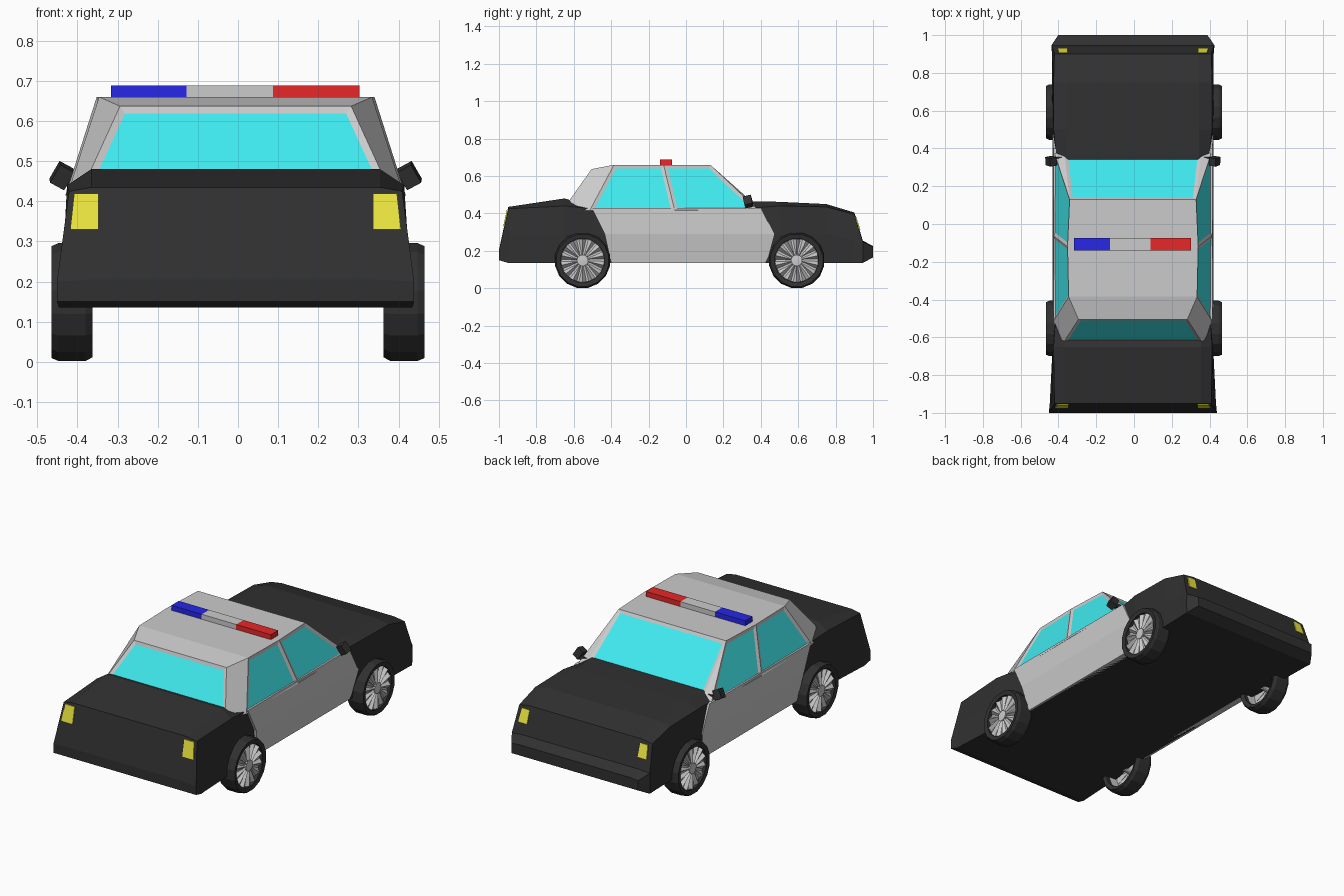
import bpy, bmesh, math
from mathutils import Vector, Matrix

if "Cube" in bpy.data.objects:
    bpy.data.objects.remove(bpy.data.objects["Cube"])

CX = -0.006  # the body sits slightly off the wheel centre line


def material(name, rgb):
    m = bpy.data.materials.new(name)
    m.diffuse_color = (*rgb, 1)
    m.use_nodes = True
    m.node_tree.nodes["Principled BSDF"].inputs["Base Color"].default_value = m.diffuse_color
    return m


BLACK = material("black", (0.03, 0.03, 0.03))
GREY = material("light_grey", (0.78, 0.78, 0.78))
GLASS = material("glass", (0.05, 0.82, 0.86))
YELLOW = material("yellow", (0.85, 0.8, 0.05))
BLUE = material("blue", (0.02, 0.02, 0.8))
RED = material("red", (0.8, 0.02, 0.02))


def finish(name, bm, mats, ox=CX):
    bmesh.ops.recalc_face_normals(bm, faces=bm.faces)
    me = bpy.data.meshes.new(name)
    bm.to_mesh(me)
    bm.free()
    for m in mats:
        me.materials.append(m)
    ob = bpy.data.objects.new(name, me)
    ob.location.x = ox
    bpy.context.collection.objects.link(ob)
    return ob


def loft(name, rings, mat, ox=CX):
    """Skin a list of equal closed rings and cap both ends."""
    bm = bmesh.new()
    vs = [[bm.verts.new(p) for p in r] for r in rings]
    n = len(rings[0])
    for a, b in zip(vs, vs[1:]):
        for i in range(n):
            j = (i + 1) % n
            bm.faces.new((a[i], a[j], b[j], b[i]))
    bm.faces.new(vs[0])
    bm.faces.new(vs[-1])
    return finish(name, bm, [mat], ox)


def box(name, lo, hi, mat, ox=CX):
    rings = [[(lo[0], lo[1], z), (hi[0], lo[1], z), (hi[0], hi[1], z), (lo[0], hi[1], z)]
             for z in (lo[2], hi[2])]
    return loft(name, rings, mat, ox)


# Lower body: y, widths (bottom, middle, shoulder, deck), heights of the same
sections = [
    (-1.00, (.445, .445, .445, .36), (.15, .18, .20, .205)),
    (-0.95, (.440, .430, .415, .36), (.135, .29, .425, .435)),
    (-0.65, (.425, .425, .420, .36), (.135, .29, .44, .48)),
    (-0.50, (.395, .410, .410, .36), (.135, .29, .425, .44)),
    (0.37, (.395, .410, .405, .35), (.135, .29, .43, .465)),
    (0.50, (.420, .425, .420, .35), (.135, .29, .44, .462)),
    (0.75, (.425, .428, .420, .35), (.135, .29, .435, .45)),
    (0.90, (.428, .428, .415, .35), (.135, .26, .395, .405)),
    (0.945, (.430, .432, .430, .36), (.135, .20, .25, .255)),
    (1.00, (.395, .395, .395, .35), (.165, .19, .22, .225)),
]
rings = []
for y, ws, zs in sections:
    half = [(w, y, z) for w, z in zip(ws, zs)]
    rings.append(half + [(-x, y, z) for x, y, z in reversed(half)])
loft("lower_body", rings, BLACK)

# Cabin with recessed windows
half = {
    "R0": (.335, .13, .66), "R1": (.346, -.12, .66), "R2": (.34, -.385, .66),
    "R3": (.288, -.505, .637), "B0": (.365, .40, .42), "S0": (.418, .385, .418),
    "B1": (.424, -.06, .415), "B2": (.42, -.515, .415), "B3": (.385, -.655, .425),
}
bm = bmesh.new()
P = {}
for k, (x, y, z) in half.items():
    P[k, 1] = bm.verts.new((x, y, z))
    P[k, -1] = bm.verts.new((-x, y, z))
windows = []
for s in (1, -1):
    for keys in ("R0 B0 S0", "R2 R3 B3 B2", "R0 R1 B1 S0", "R1 R2 B2 B1"):
        f = bm.faces.new([P[k, s] for k in keys.split()])
        if "R1" in keys:
            windows.append(f)
for a, b in (("R0", "R1"), ("R1", "R2"), ("R2", "R3"), ("R3", "B3"), ("R0", "B0")):
    f = bm.faces.new((P[a, 1], P[b, 1], P[b, -1], P[a, -1]))
    if b in ("B3", "B0"):
        windows.append(f)
bm.faces.new([P[k, s] for s, ks in ((1, "B0 S0 B1 B2 B3"), (-1, "B3 B2 B1 S0 B0"))
              for k in ks.split()])
bmesh.ops.recalc_face_normals(bm, faces=bm.faces)
bmesh.ops.inset_individual(bm, faces=windows, thickness=0.018, depth=-0.006,
                           use_even_offset=True)
for f in windows:
    f.material_index = 1
finish("cabin", bm, [GREY, GLASS])

# Doors, lamps and mirrors on both sides
door_rows = [(.135, -.40, .43, .405), (.29, -.435, .472, .426), (.43, -.505, .40, .421)]
for s, side in ((1, "right"), (-1, "left")):
    loft(side + "_doors",
         [[(s * x, y0, z), (s * x, y1, z), (s * .37, y1, z), (s * .37, y0, z)]
          for z, y0, y1, x in door_rows], GREY)
    for name, rows in (
            ("_rear_lamp", [(.33, .342, .412, -.977, -.94), (.42, .342, .402, -.958, -.92)]),
            ("_front_lamp", [(.315, .345, .40, .932, .90), (.385, .345, .392, .909, .88)])):
        loft(side + name,
             [[(s * x0, y0, z), (s * x1, y0, z), (s * x1, y1, z), (s * x0, y1, z)]
              for z, x0, x1, y0, y1 in rows], YELLOW)
    mirror = box(side + "_mirror", (-.02, -.022, -.026), (.02, .022, .026), BLACK)
    mirror.location = (CX + s * .433, .332, .464)
    mirror.rotation_euler = (math.radians(15), math.radians(-s * 28), math.radians(-s * 10))
    stalk = box(side + "_mirror_stalk", (-.03, -.012, -.01), (.03, .012, .01), BLACK)
    stalk.location = (CX + s * .40, .342, .447)

# Roof light bar
for name, x0, x1, mat in (("blue_light", -.311, -.122, BLUE),
                          ("light_bar_centre", -.122, .093, GREY),
                          ("red_light", .093, .309, RED)):
    box(name, (x0, -.14, .655), (x1, -.075, .688), mat)


def lathe(name, profile, n, mat, loc, s, closed):
    """Turn an (x, radius) profile round the axle."""
    bm = bmesh.new()
    vs = [[bm.verts.new((s * x, r * math.sin(a), r * math.cos(a))) for x, r in profile]
          for a in (math.tau * (i + .5) / n for i in range(n))]
    m = len(profile)
    for i in range(n):
        a, b = vs[i], vs[(i + 1) % n]
        for j in range(m if closed else m - 1):
            k = (j + 1) % m
            bm.faces.new((a[j], a[k], b[k], b[j]))
    bmesh.ops.remove_doubles(bm, verts=bm.verts, dist=1e-5)
    ob = finish(name, bm, [mat], 0)
    ob.location = loc
    return ob


# Wheels: tyre, dished rim, hub and radial spokes
tyre = [(.37, .118), (.362, .14), (.38, .15), (.447, .15), (.465, .142), (.46, .118)]
rim = [(.37, .119), (.442, .116), (.446, .03), (.446, 0)]
hub = [(.40, 0), (.40, .022), (.458, .03), (.46, 0)]
for s, side in ((1, "right"), (-1, "left")):
    for end, y in (("rear", -.553), ("front", .592)):
        loc = (0, y, .149)
        tag = f"{end}_{side}_"
        lathe(tag + "tyre", tyre, 16, BLACK, loc, s, True)
        lathe(tag + "rim", rim, 16, GREY, loc, s, False)
        lathe(tag + "hub", hub, 16, GREY, loc, s, False)
        bm = bmesh.new()
        for i in range(14):
            turn = Matrix.Rotation(math.tau * i / 14, 3, 'X')
            base = [(.441, -.004, .02), (.441, .004, .02), (.441, .021, .115), (.441, -.021, .115)]
            low = [bm.verts.new(turn @ Vector((s * x, a, r))) for x, a, r in base]
            ridge = [bm.verts.new(turn @ Vector((s * .458, 0, r))) for r in (.02, .115)]
            bm.faces.new((low[1], low[2], ridge[1], ridge[0]))
            bm.faces.new((low[3], low[0], ridge[0], ridge[1]))
            bm.faces.new((low[2], low[3], ridge[1]))
            bm.faces.new((low[0], low[1], ridge[0]))
            bm.faces.new(low)
        spokes = finish(tag + "spokes", bm, [GREY], 0)
        spokes.location = loc
